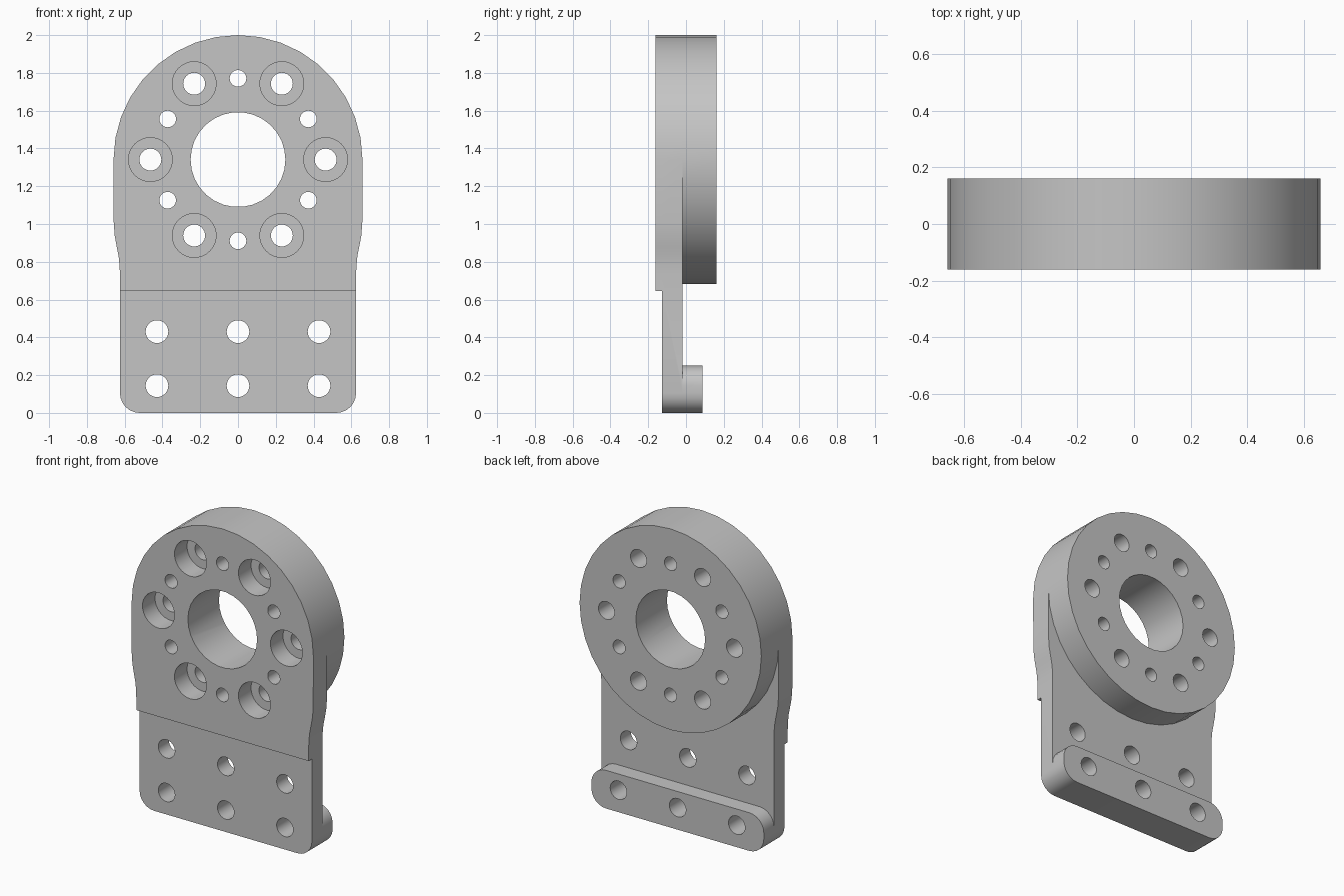
import bpy, bmesh, math

cube = bpy.data.objects.get("Cube")
if cube:
    bpy.data.objects.remove(cube, do_unlink=True)

HUB_Z, HUB_R = 1.341, 0.659       # hub centre height and radius
HALF_W = 0.625                    # half width of the foot
FRONT, BACK = -0.161, 0.161
PLATE_F, PLATE_B = -0.127, -0.018 # main plate faces

grey = bpy.data.materials.new("machined_grey")
grey.use_nodes = True
grey.diffuse_color = (0.56, 0.56, 0.56, 1)
grey.node_tree.nodes["Principled BSDF"].inputs["Base Color"].default_value = grey.diffuse_color


def arc(cx, cz, r, start, end, steps):
    angles = [math.radians(start + (end - start) * i / steps) for i in range(steps + 1)]
    return [(cx + r * math.cos(a), cz + r * math.sin(a)) for a in angles]


def circle(cx, cz, r, steps=32):
    return arc(cx, cz, r, 0, 360, steps)[:-1]


def add_slab(bm, outline, y0, y1):
    """Extrude an x-z outline between two depths."""
    face = bm.faces.new([bm.verts.new((x, y0, z)) for x, z in outline])
    back = bm.faces.new([bm.verts.new((x, y1, z)) for x, z in reversed(outline)])
    front_v, back_v = list(face.verts), list(back.verts)[::-1]
    for i in range(len(front_v)):
        bm.faces.new((front_v[i - 1], back_v[i - 1], back_v[i], front_v[i]))


def make_object(name, slabs):
    bm = bmesh.new()
    for outline, y0, y1 in slabs:
        add_slab(bm, outline, y0, y1)
    bmesh.ops.recalc_face_normals(bm, faces=bm.faces[:])
    mesh = bpy.data.meshes.new(name)
    bm.to_mesh(mesh)
    bm.free()
    mesh.materials.append(grey)
    ob = bpy.data.objects.new(name, mesh)
    bpy.context.collection.objects.link(ob)
    return ob


def combine(target, tool, operation):
    """Apply a boolean and discard the tool object."""
    tool.hide_render = True
    mod = target.modifiers.new(operation.lower(), 'BOOLEAN')
    mod.operation, mod.object, mod.solver = operation, tool, 'EXACT'
    bpy.context.view_layer.objects.active = target
    bpy.ops.object.modifier_apply(modifier=mod.name)
    bpy.data.objects.remove(tool, do_unlink=True)


# Outline pieces: rounded head, curved flanks (top to bottom), rounded foot
flank = [(0.658, 1.01), (0.653, 0.94), (0.642, 0.88), (0.632, 0.83), (0.627, 0.78), (HALF_W, 0.73)]
left_flank = [(-x, z) for x, z in flank]
head = arc(0, HUB_Z, HUB_R, 0, 180, 18)
CORNER = 0.105
foot = (arc(-HALF_W + CORNER, CORNER, CORNER, 180, 270, 6)
        + arc(HALF_W - CORNER, CORNER, CORNER, 270, 360, 6))

# Main plate
bracket = make_object("mounting_bracket",
                      [(head + left_flank + foot + flank[::-1], PLATE_F, PLATE_B)])

# Raised front pad with its step above the foot
pad = head + left_flank + [(-HALF_W, 0.645), (HALF_W, 0.645)] + flank[::-1]
combine(bracket, make_object("front_pad", [(pad, FRONT, PLATE_F)]), 'UNION')

# Round hub on the back
combine(bracket, make_object("rear_hub", [(circle(0, HUB_Z, HUB_R, 36), PLATE_B, BACK)]), 'UNION')

# Rounded bar along the bottom of the back
BAR_H = 0.25
bar = (foot + arc(HALF_W - CORNER, BAR_H - CORNER, CORNER, 0, 90, 6)
       + arc(-HALF_W + CORNER, BAR_H - CORNER, CORNER, 90, 180, 6))
combine(bracket, make_object("rear_foot_bar", [(bar, PLATE_B, 0.087)]), 'UNION')

# Through holes: centre bore, bolt circle, dowel circle and foot holes
holes = [(circle(0, HUB_Z, 0.251, 30), -0.3, 0.3)]
counterbores = []
for i in range(6):
    a = math.radians(60 * i)
    x, z = 0.464 * math.cos(a), HUB_Z + 0.464 * math.sin(a)
    holes.append((circle(x, z, 0.058), -0.3, 0.3))
    counterbores.append((circle(x, z, 0.116), -0.3, FRONT + 0.13))
    a += math.radians(30)
    holes.append((circle(0.43 * math.cos(a), HUB_Z + 0.43 * math.sin(a), 0.044), -0.3, 0.3))
for x in (-0.429, 0, 0.429):
    for z in (0.144, 0.43):
        holes.append((circle(x, z, 0.06), -0.3, 0.3))
combine(bracket, make_object("hole_cutter", holes), 'DIFFERENCE')
combine(bracket, make_object("counterbore_cutter", counterbores), 'DIFFERENCE')

# Smooth curved walls, sharp rims
bpy.ops.object.select_all(action='DESELECT')
bracket.select_set(True)
bpy.context.view_layer.objects.active = bracket
bpy.ops.object.shade_smooth_by_angle(angle=math.radians(30))
